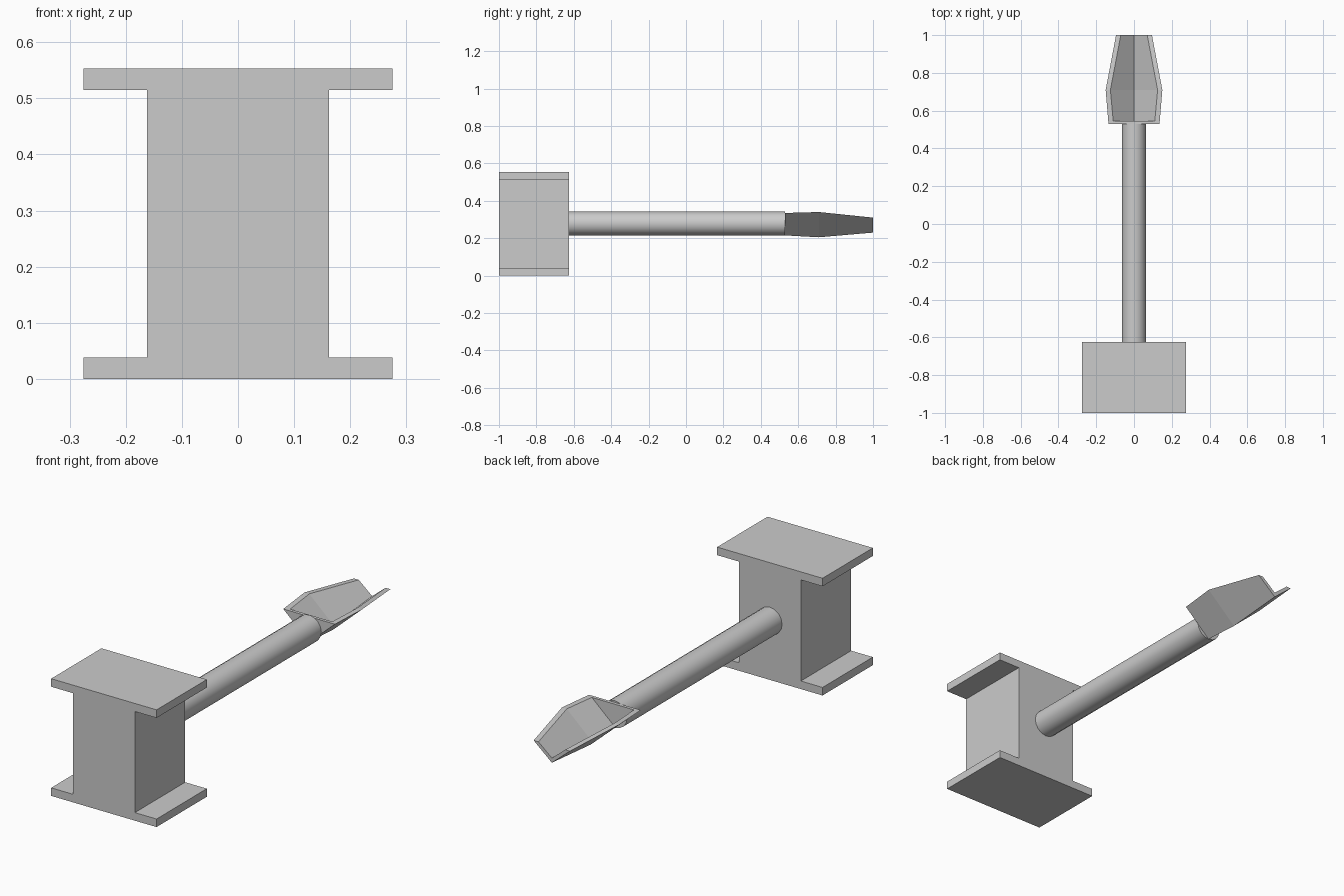
import bpy
import bmesh
import math

cube = bpy.data.objects.get("Cube")
if cube:
    bpy.data.objects.remove(cube, do_unlink=True)

grey = bpy.data.materials.new("plain_grey")
grey.use_nodes = True
COLOUR = (0.6, 0.6, 0.6, 1)
grey.diffuse_color = COLOUR
grey.node_tree.nodes["Principled BSDF"].inputs["Base Color"].default_value = COLOUR


def finish(name, bm):
    bmesh.ops.recalc_face_normals(bm, faces=bm.faces)
    mesh = bpy.data.meshes.new(name)
    bm.to_mesh(mesh)
    bm.free()
    mesh.materials.append(grey)
    obj = bpy.data.objects.new(name, mesh)
    bpy.context.collection.objects.link(obj)
    return obj


# I-beam block: half profile mirrored in x, extruded along y
FRONT, BACK = -1.0, -0.625
WEB, FLANGE, THICK, HEIGHT = 0.162, 0.275, 0.038, 0.553
half = [(FLANGE, 0), (FLANGE, THICK), (WEB, THICK),
        (WEB, HEIGHT - THICK), (FLANGE, HEIGHT - THICK), (FLANGE, HEIGHT)]
profile = half + [(-x, z) for x, z in reversed(half)]
bm = bmesh.new()
face = bm.faces.new([bm.verts.new((x, FRONT, z)) for x, z in profile])
new = bmesh.ops.extrude_face_region(bm, geom=[face])["geom"]
bmesh.ops.translate(bm, vec=(0, BACK - FRONT, 0),
                    verts=[v for v in new if isinstance(v, bmesh.types.BMVert)])
finish("beam_block", bm)

# Round shaft
SHAFT_END = 0.53
bpy.ops.mesh.primitive_cylinder_add(
    vertices=16, radius=0.064, depth=SHAFT_END - BACK,
    location=(0, (SHAFT_END + BACK) / 2, 0.279), rotation=(math.pi / 2, 0, 0))
shaft = bpy.context.object
shaft.name = "shaft"
shaft.data.materials.append(grey)
bpy.ops.object.shade_smooth_by_angle(angle=math.radians(35))

# V-shaped scoop: stations of y, half width, rim height, keel height
outer = [(0.53, 0.135, 0.335, 0.215), (0.71, 0.15, 0.34, 0.205), (1.0, 0.095, 0.31, 0.23)]
inner = [(0.545, 0.11, 0.335, 0.237), (0.71, 0.125, 0.34, 0.227), (1.0, 0.07, 0.31, 0.252)]
bm = bmesh.new()


def shell(stations):
    return [[bm.verts.new(p) for p in ((-w, y, rim), (0, y, keel), (w, y, rim))]
            for y, w, rim, keel in stations]


out, inn = shell(outer), shell(inner)
for rows in (out, inn):
    bm.faces.new(rows[0])
    for a, b in zip(rows, rows[1:]):
        for i in (0, 1):
            bm.faces.new((a[i], a[i + 1], b[i + 1], b[i]))
# Rims, rear lip and open front edge join the two shells
for i in (0, 2):
    for k in (0, 1):
        bm.faces.new((out[k][i], out[k + 1][i], inn[k + 1][i], inn[k][i]))
bm.faces.new((out[0][0], out[0][2], inn[0][2], inn[0][0]))
for i in (0, 1):
    bm.faces.new((out[2][i], out[2][i + 1], inn[2][i + 1], inn[2][i]))
finish("scoop", bm)
